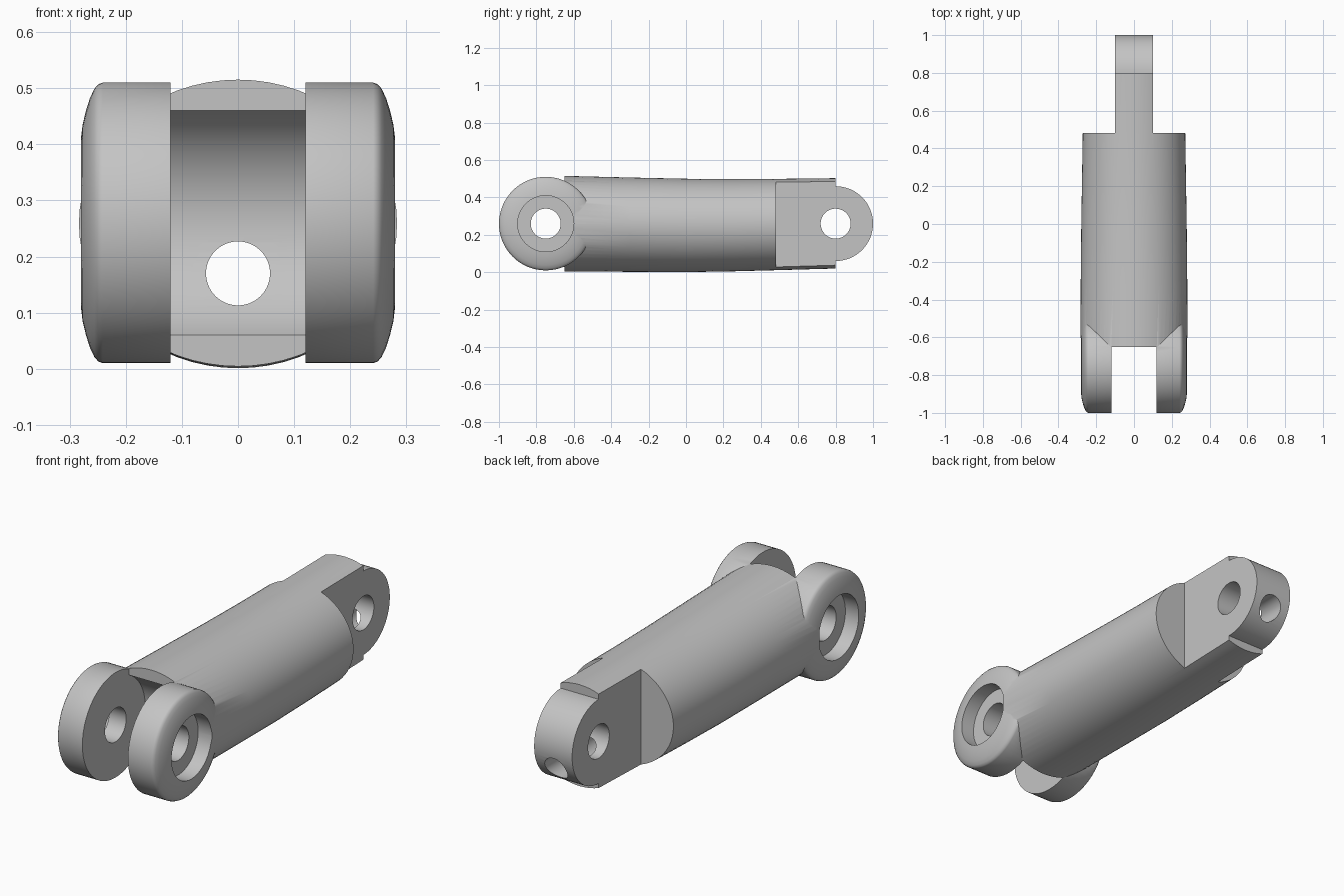
import bpy, bmesh, math
from math import sin, cos, pi

if "Cube" in bpy.data.objects:
    bpy.data.objects.remove(bpy.data.objects["Cube"])

SEG = 64
ZC = 0.26                      # height of both pivot axes
FORK_Y, TONGUE_Y = -0.75, 0.80


def loft(name, rings):
    """Closed solid skinned through matching rings of points."""
    bm = bmesh.new()
    rows = [[bm.verts.new(p) for p in ring] for ring in rings]
    n = len(rows[0])
    for a, b in zip(rows, rows[1:]):
        for i in range(n):
            j = (i + 1) % n
            bm.faces.new((a[i], a[j], b[j], b[i]))
    bm.faces.new(rows[0][::-1])
    bm.faces.new(rows[-1])
    bmesh.ops.recalc_face_normals(bm, faces=bm.faces)
    me = bpy.data.meshes.new(name)
    bm.to_mesh(me)
    bm.free()
    ob = bpy.data.objects.new(name, me)
    bpy.context.collection.objects.link(ob)
    return ob


def circle_x(x, y, r, z=ZC):
    return [(x, y + r * cos(2 * pi * i / SEG), z + r * sin(2 * pi * i / SEG)) for i in range(SEG)]


def cyl_x(name, x0, x1, y, r):
    return loft(name, [circle_x(x0, y, r), circle_x(x1, y, r)])


def ellipse_y(y, cz, rx, rz):
    return [(rx * cos(2 * pi * i / SEG), y, cz + rz * sin(2 * pi * i / SEG)) for i in range(SEG)]


def prism_x(name, profile, x0, x1):
    return loft(name, [[(x, y, z) for y, z in profile] for x in (x0, x1)])


def combine(target, tool, operation):
    tool.hide_render = True
    mod = target.modifiers.new("bool", 'BOOLEAN')
    mod.operation = operation
    mod.solver = 'EXACT'
    mod.object = tool
    bpy.context.view_layer.objects.active = target
    bpy.ops.object.modifier_apply(modifier=mod.name)
    bpy.data.objects.remove(tool, do_unlink=True)


# Main barrel: gently sagging elliptical tube
link = loft("finger_link", [ellipse_y(*r) for r in (
    (-0.70, 0.2605, 0.284, 0.256),
    (-0.30, 0.2545, 0.282, 0.252),
    (0.00, 0.2505, 0.279, 0.2495),
    (0.25, 0.2515, 0.275, 0.2465),
    (0.50, 0.2555, 0.271, 0.244),
    (TONGUE_Y, 0.2615, 0.267, 0.2415))])

# Fork knuckle: one spool with rounded outer rims, slotted below
half = [(0.28, 0.15), (0.277, 0.175), (0.271, 0.20), (0.264, 0.222),
        (0.256, 0.239), (0.249, 0.247), (0.241, 0.25)]
rims = [(-x, r) for x, r in half] + half[::-1]
combine(link, loft("fork_spool", [circle_x(x, FORK_Y, r) for x, r in rims]), 'UNION')

# Rounded tongue end
combine(link, cyl_x("tongue_end", -0.14, 0.14, TONGUE_Y, 0.20), 'UNION')

# Slot between the fork arms, with a concave seat in the barrel
a = math.atan2(0.20, 0.10)
R = math.hypot(0.20, 0.10)
arc = [(FORK_Y + R * cos(t), ZC + R * sin(t))
       for t in (-a + 2 * a * i / 28 for i in range(29))]
slot = [(-1.2, -0.2), (-0.65, -0.2)] + arc + [(-0.65, 0.7), (-1.2, 0.7)]
combine(link, prism_x("fork_slot", slot, -0.12, 0.12), 'DIFFERENCE')

# Flat tongue sides and counterbores on both sides
for s in (-1, 1):
    side = [(0.482, -0.2), (1.2, -0.2), (1.2, 0.7), (0.482, 0.7)]
    combine(link, prism_x("tongue_side", side, s * 0.10, s * 0.5), 'DIFFERENCE')
    combine(link, cyl_x("counterbore", s * 0.21, s * 0.5, FORK_Y, 0.15), 'DIFFERENCE')

# Pivot holes and the lengthwise cable hole
for y in (FORK_Y, TONGUE_Y):
    combine(link, cyl_x("pivot_hole", -0.45, 0.45, y, 0.08), 'DIFFERENCE')
combine(link, loft("cable_hole", [ellipse_y(y, 0.17, 0.057, 0.057) for y in (-1.2, 1.2)]),
        'DIFFERENCE')

# Single grey material and smooth shading with sharp edges
mat = bpy.data.materials.new("light_grey")
mat.diffuse_color = (0.55, 0.55, 0.55, 1)
mat.use_nodes = True
mat.node_tree.nodes["Principled BSDF"].inputs["Base Color"].default_value = mat.diffuse_color
link.data.materials.clear()
link.data.materials.append(mat)
for p in link.data.polygons:
    p.material_index = 0
bpy.ops.object.select_all(action='DESELECT')
link.select_set(True)
bpy.context.view_layer.objects.active = link
bpy.ops.object.shade_smooth_by_angle(angle=math.radians(30))
